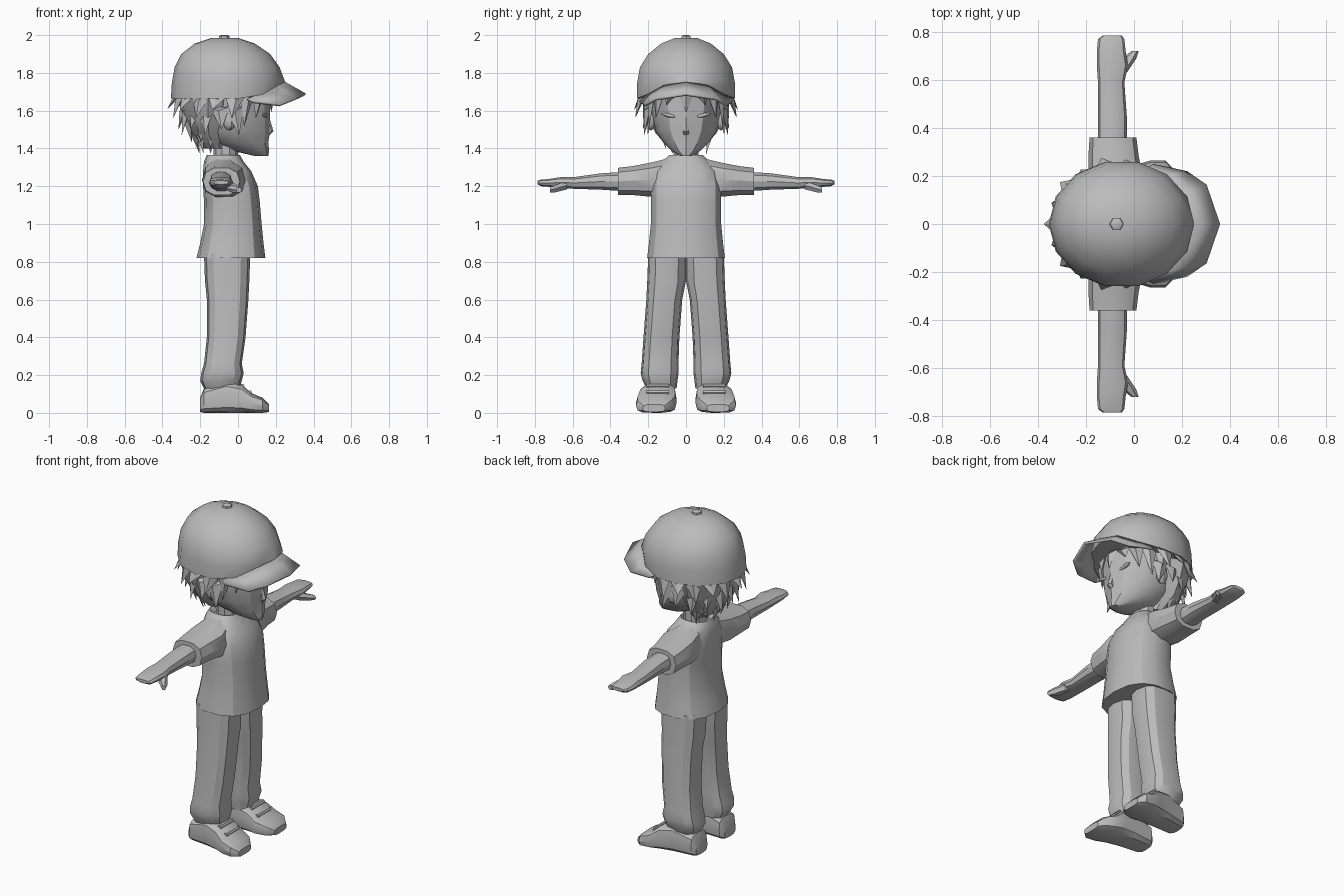
import bpy
import bmesh
from math import cos, sin, pi, radians, copysign
from mathutils import Matrix

# Remove the default cube
default = bpy.data.objects.get("Cube")
if default:
    bpy.data.objects.remove(default, do_unlink=True)

grey = bpy.data.materials.new("plain grey")
grey.use_nodes = True
GREY = (0.5, 0.5, 0.5, 1)
grey.diffuse_color = GREY
grey.node_tree.nodes["Principled BSDF"].inputs["Base Color"].default_value = GREY

parts = []


def finish(name, bm, mirror=False):
    """Turn a bmesh into a named object, optionally mirrored across the body."""
    bmesh.ops.recalc_face_normals(bm, faces=bm.faces)
    mesh = bpy.data.meshes.new(name)
    bm.to_mesh(mesh)
    bm.free()
    mesh.materials.append(grey)
    obj = bpy.data.objects.new(name, mesh)
    bpy.context.collection.objects.link(obj)
    if mirror:
        mod = obj.modifiers.new("mirror", 'MIRROR')
        mod.use_axis = (False, True, False)
        mod.use_clip = False
        mod.use_mirror_merge = False
    parts.append(obj)
    return obj


def loft(name, axis, rings, sides=12, power=1.0, mirror=False, bend=None):
    """Skin rounded rings (position, low a, high a, low b, high b), in hundredths.
    A ring with one b value is symmetric about the middle."""
    bm = bmesh.new()
    loops = []
    for ring in rings:
        t, a0, a1, b0, b1 = ring if len(ring) == 5 else (*ring[:3], -ring[3], ring[3])
        loop = []
        for i in range(sides):
            angle = 2 * pi * i / sides
            c, s = cos(angle), sin(angle)
            c = copysign(abs(c) ** power, c)
            s = copysign(abs(s) ** power, s)
            a = (a0 + a1) / 2 + (a1 - a0) / 2 * c
            b = (b0 + b1) / 2 + (b1 - b0) / 2 * s
            co = {'x': (t, a, b), 'y': (a, t, b), 'z': (a, b, t)}[axis]
            co = [v / 100 for v in co]
            if bend:
                co = bend(*co)
            loop.append(bm.verts.new(co))
        loops.append(loop)
    for low, high in zip(loops, loops[1:]):
        for i in range(sides):
            j = (i + 1) % sides
            bm.faces.new((low[i], low[j], high[j], high[i]))
    bm.faces.new(loops[0])
    bm.faces.new(loops[-1])
    return finish(name, bm, mirror)


def blob(name, place, size, tilt=0):
    """Mirrored low-poly ellipsoid."""
    bm = bmesh.new()
    matrix = (Matrix.Translation(place) @ Matrix.Rotation(tilt, 4, 'X')
              @ Matrix.Diagonal((*size, 1)))
    bmesh.ops.create_icosphere(bm, subdivisions=2, radius=1, matrix=matrix)
    return finish(name, bm, True)


# Head with a pointed chin, and neck
loft("head", 'z', [(136, 9, 16, 3), (139, -4, 16.5, 8), (143, -15, 16, 12),
                   (149, -22, 17, 16), (158, -26, 17, 18.5), (170, -28, 17, 20)])
loft("neck", 'z', [(128, -13, 0, 7), (142, -13, 0, 7)], sides=10)
loft("nose", 'z', [(146, 14, 15.5, 1), (149, 14, 18.8, 2), (155, 14, 17, 1)], sides=6)
blob("eyelids", (0.143, 0.09, 1.575), (0.014, 0.045, 0.01), radians(14))
blob("ears", (-0.045, 0.185, 1.55), (0.036, 0.025, 0.055))

# Cap crown, lifted at the front where the brim joins
def lift_front(x, y, z):
    return x, y, z + max(0, x - 0.08) * 0.45 * max(0, 1.75 - z) / 0.09

loft("cap_crown", 'z', [(166.5, -35.5, 24, 26.5), (175, -35, 25, 26.5),
                        (183, -33.5, 22, 25), (190, -30, 17, 20.5),
                        (195.5, -23, 9, 13.5), (198.5, -14, 0, 6)],
     sides=14, bend=lift_front)
loft("cap_button", 'z', [(197, -10.5, -4, 3.2), (199.5, -10, -4.5, 2.8),
                         (200, -9, -5.5, 1.5)], sides=6)

# Arched cap brim: inner and outer edge from the middle to one side
inner = [(.24, 0, 1.75), (.205, .11, 1.735), (.13, .19, 1.69), (.05, .23, 1.66)]
outer = [(.355, 0, 1.685), (.30, .16, 1.66), (.22, .215, 1.628), (.08, .245, 1.645)]


def both_sides(edge):
    return [(x, -y, z) for x, y, z in reversed(edge[1:])] + edge


bm = bmesh.new()
rows = [[bm.verts.new(p) for p in both_sides(edge)] for edge in (inner, outer)]
for i in range(len(rows[0]) - 1):
    bm.faces.new((rows[0][i], rows[1][i], rows[1][i + 1], rows[0][i + 1]))
brim = finish("cap_brim", bm)
solid = brim.modifiers.new("thickness", 'SOLIDIFY')
solid.thickness = 0.014
solid.offset = 0

# Hair: a close shell at the back plus rows of hanging pointed locks
loft("hair_shell", 'z', [(140, -18, -7, 9), (148, -25, -6, 16),
                         (158, -30, -2, 21), (168, -32, 0, 24)])


def lock(bm, degrees, top, tip_z, top_r, tip_r, width, sweep=0):
    def point(angle, radius, z):
        return -0.06 + radius * cos(angle), 0.9 * radius * sin(angle), z
    mid = radians(degrees)
    half = width / top_r
    base = [bm.verts.new(point(mid + da * half, top_r + dr, top + dz))
            for da, dr, dz in ((-1, 0, 0), (0, 0.02, -0.02), (1, 0, 0), (0, -0.03, 0))]
    tip = bm.verts.new(point(mid + radians(sweep), tip_r, tip_z))
    bm.faces.new(base)
    for i in range(4):
        bm.faces.new((base[i], base[(i + 1) % 4], tip))


bm = bmesh.new()
for k in range(11):
    wave = 0.03 * (k % 2)
    turn = 80 + 20 * k
    lock(bm, turn, 1.68, 1.56 + wave * 1.5, 0.27, 0.30 + wave / 2, 0.055, 5 - k)
    lock(bm, turn, 1.62, 1.47 + wave, 0.23, 0.255, 0.055, k - 5)
for k in range(6):
    lock(bm, 125 + 22 * k, 1.53, 1.37 + 0.03 * (k % 2), 0.19, 0.145, 0.05)
for k in range(4):
    lock(bm, 135 + 30 * k, 1.57, 1.43, 0.22, 0.19, 0.05)
finish("hair_back_locks", bm)

bm = bmesh.new()
lock(bm, 0, 1.70, 1.59, 0.225, 0.24, 0.05)
for side in (-1, 1):
    for turn, tip_z in ((24, 1.63), (44, 1.56), (62, 1.515), (80, 1.50)):
        lock(bm, side * turn, 1.69, tip_z, 0.235, 0.235, 0.045, side * 5)
finish("hair_fringe", bm)

# Shirt with a recessed collar, and short sleeves
loft("shirt", 'z', [(82, -22, 14.5, 21), (90, -20, 13.5, 20), (100, -18, 12.5, 19),
                    (112, -18, 11.5, 19), (120, -18.5, 10.5, 19), (128, -18.5, 7, 17.5),
                    (133, -18, 3, 13), (136.5, -16.5, 1, 9), (134, -14, -1, 7)],
     sides=14, power=0.8)
loft("sleeves", 'y', [(8, -17, 1, 114, 135.5), (18, -19, 4, 114, 133),
                      (28, -19, 2, 115, 131), (36, -18.5, 1, 115, 130)],
     sides=10, power=0.8, mirror=True)

# Arms, mitten-like hands and thumbs
loft("arms", 'y', [(30, -15, -3, 117, 128), (45, -15, -3, 118, 127),
                   (59, -15, -4, 118.5, 125), (66, -15.5, -2.5, 119, 125),
                   (72, -15.5, -3.5, 119.5, 124), (77, -15, -4, 120, 123.5),
                   (78.5, -13, -5, 121, 123)], sides=10, power=0.8, mirror=True)
loft("thumbs", 'y', [(63, -8, -3, 118, 123), (69, -5, 1, 116.5, 121),
                     (72, -1, 2, 116.5, 119.5)], sides=6, mirror=True)

# Trouser legs, meeting at the hips
loft("trouser_legs", 'z', [(13, -18, 1, 5, 21), (17, -20, 2, 4.5, 23),
                           (21, -19.5, 3, 4, 24), (26, -18, 2, 4, 23.5),
                           (40, -16.5, 4, 3.5, 22.5), (60, -16.5, 5.5, 2, 21),
                           (70, -17.5, 6, 0, 20.5), (84, -18, 6.5, 0, 20)],
     power=0.75, mirror=True)

# Shoes and lace bars
loft("shoes", 'x', [(-20, 8, 19, 0.5, 8), (-18, 6, 21, 0, 13), (-6, 5.5, 23, 0, 17),
                    (2, 5, 25, 0, 15), (7, 5, 26.5, 0, 10.5), (13, 7, 26.5, 0, 8),
                    (16.5, 11, 23, 0.5, 4.5)], power=0.6, mirror=True)
for i, (x, z) in enumerate(((2, 14.5), (6, 11))):
    loft("upper_laces" if i == 0 else "lower_laces", 'y',
         [(y, x - 1, x + 1.5, z - 1.5, z + 1) for y in (9, 21)], sides=6, mirror=True)

# Soft shading with crisp creases
bpy.ops.object.select_all(action='DESELECT')
for obj in parts:
    obj.select_set(True)
bpy.context.view_layer.objects.active = parts[0]
bpy.ops.object.shade_smooth_by_angle(angle=radians(30))
